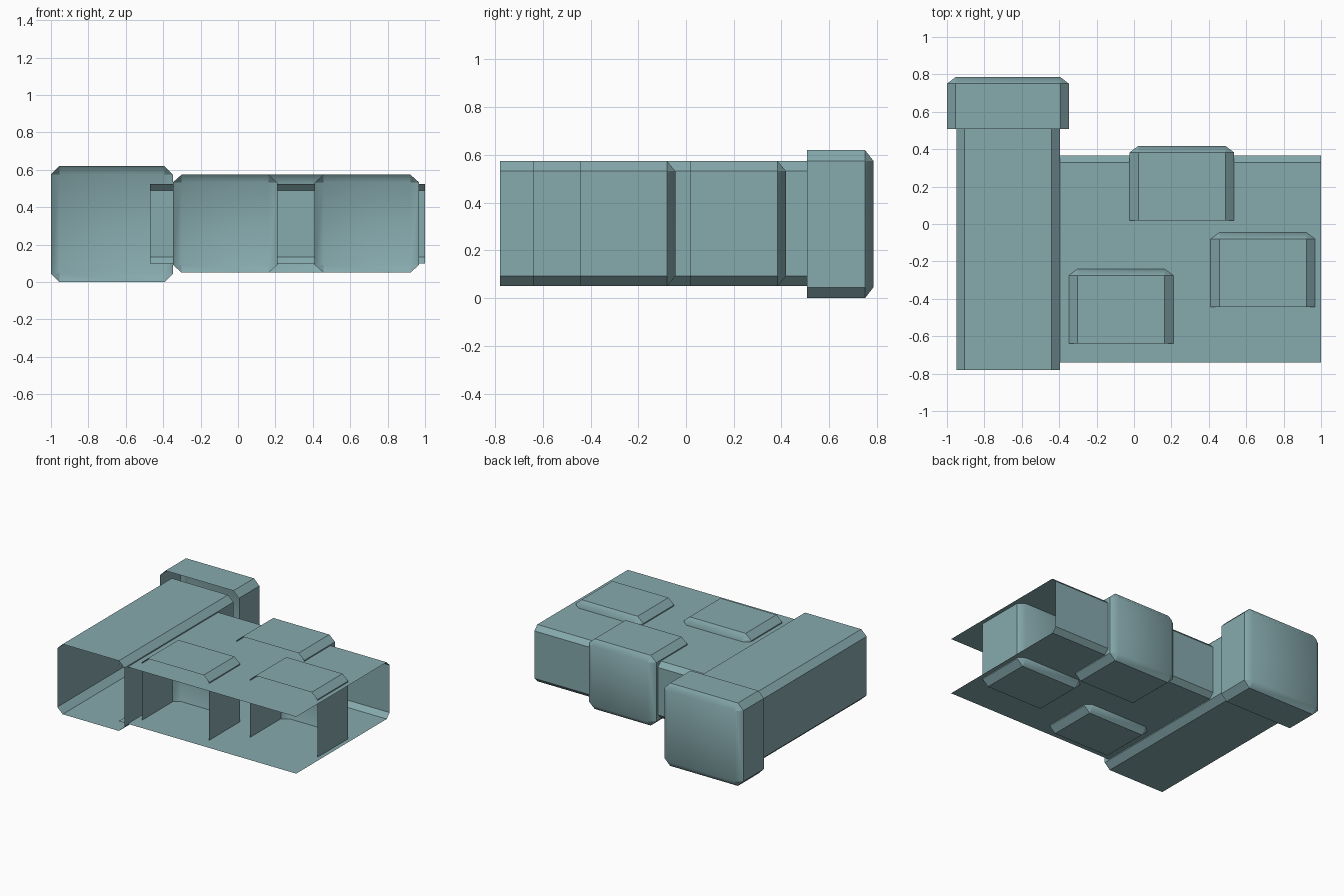
import bpy, bmesh
from mathutils import Vector

if "Cube" in bpy.data.objects:
    bpy.data.objects.remove(bpy.data.objects["Cube"])

mat = bpy.data.materials.new("grey_teal")
mat.diffuse_color = (0.24, 0.40, 0.42, 1)
mat.use_nodes = True
mat.node_tree.nodes["Principled BSDF"].inputs["Base Color"].default_value = mat.diffuse_color


def shell(name, lo, hi, chamfer, bevel_edge, open_sides, smooth_back=False):
    """Thin chamfered box; chosen edges are cut and chosen sides left open."""
    lo, hi, c = Vector(lo), Vector(hi), Vector(chamfer)
    bm = bmesh.new()
    bmesh.ops.create_cube(bm, size=1)
    # pick edges on the unit cube by midpoint (a zero component = edge direction)
    edges = [e for e in bm.edges
             if bevel_edge((e.verts[0].co + e.verts[1].co) / 2)]
    # work in chamfer units so that the cut can differ per axis
    for v in bm.verts:
        v.co = Vector([v.co[i] * (hi[i] - lo[i]) / c[i] for i in range(3)])
    bmesh.ops.bevel(bm, geom=edges, offset=1, segments=1, affect='EDGES',
                    profile=0.5, clamp_overlap=False)
    for v in bm.verts:
        v.co = Vector([v.co[i] * c[i] for i in range(3)]) + (lo + hi) / 2
    bm.normal_update()
    gone = [f for f in bm.faces
            if any(f.normal.dot(Vector(d)) > 0.99 for d in open_sides)]
    bmesh.ops.delete(bm, geom=gone, context='FACES')
    bm.normal_update()
    # only the rim of the back face is softly shaded
    if smooth_back:
        for f in bm.faces:
            f.smooth = f.normal.y > 0.1
        for e in bm.edges:
            e.smooth = any(f.normal.y > 0.99 for f in e.link_faces)
    me = bpy.data.meshes.new(name)
    bm.to_mesh(me)
    bm.free()
    me.materials.append(mat)
    ob = bpy.data.objects.new(name, me)
    bpy.context.collection.objects.link(ob)
    return ob


FRONT, BACK, LEFT, RIGHT = (0, -1, 0), (0, 1, 0), (-1, 0, 0), (1, 0, 0)
lengthwise = lambda m: abs(m.y) < 0.1
not_front = lambda m: m.y > -0.1
back_ridge = lambda m: m.y > 0.1 and abs(m.x) < 0.1

# long tube on the left, open at both ends
shell("long_tube", (-0.95, -0.78, 0.05), (-0.395, 0.51, 0.575),
      (0.045, 0.045, 0.042), lengthwise, [FRONT, BACK])

# larger cap at the back of the tube
shell("end_cap", (-1.0, 0.507, 0.0), (-0.348, 0.785, 0.62),
      (0.045, 0.035, 0.045), not_front, [FRONT], True)

# wide channel on the right: top, bottom and back only
shell("wide_channel", (-0.47, -0.74, 0.10), (1.0, 0.365, 0.525),
      (0.035, 0.035, 0.035), back_ridge, [FRONT, LEFT, RIGHT])

# three boxes passing through the channel
for i, (x, y) in enumerate([(-0.348, -0.64), (0.41, -0.445), (-0.023, 0.018)]):
    shell(f"insert_box_{i + 1}", (x, y, 0.05), (x + 0.558, y + 0.4, 0.575),
          (0.047, 0.035, 0.042), not_front, [FRONT], True)
